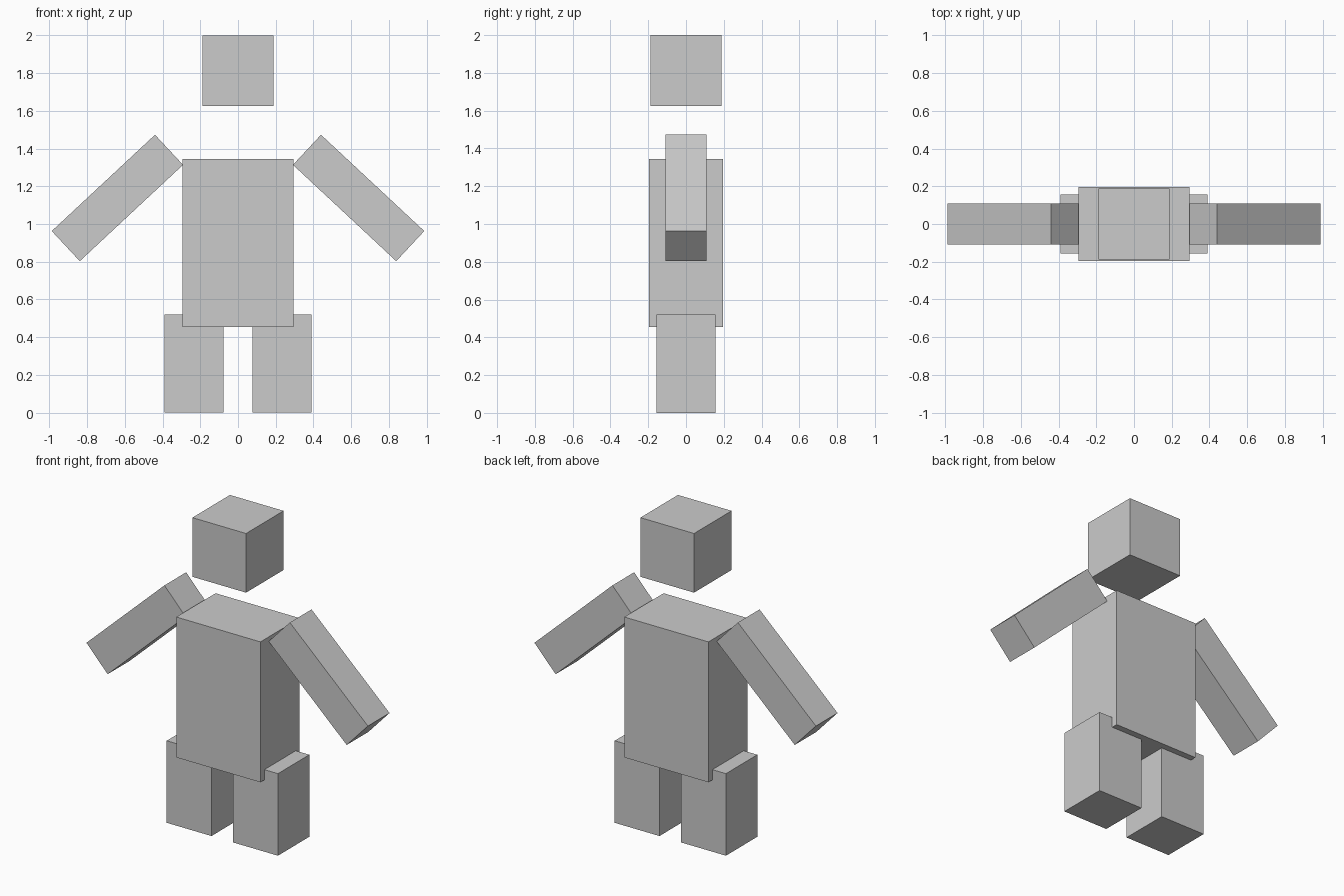
import bpy
import math

if "Cube" in bpy.data.objects:
    bpy.data.objects.remove(bpy.data.objects["Cube"])

# Single plain grey for every block
grey = bpy.data.materials.new("light_grey")
grey.diffuse_color = (0.6, 0.6, 0.6, 1.0)
grey.use_nodes = True
grey.node_tree.nodes["Principled BSDF"].inputs["Base Color"].default_value = grey.diffuse_color


def block(name, centre, size, tilt=0.0):
    """Box of the given size, tilted about the y axis."""
    bpy.ops.mesh.primitive_cube_add(size=1, location=centre)
    ob = bpy.context.object
    ob.name = name
    ob.scale = size
    bpy.ops.object.transform_apply(location=False, rotation=False, scale=True)
    ob.rotation_euler = (0, tilt, 0)
    ob.data.materials.append(grey)
    return ob


# Floating head and torso
block("head", (0, 0, 1.8125), (0.376, 0.376, 0.375))
block("torso", (0, 0, 0.9), (0.59, 0.394, 0.89))

# Mirrored limbs: arms slope down and outwards, legs overlap the torso
for side, s in (("left", -1), ("right", 1)):
    block(side + "_arm", (s * 0.639, 0, 1.138), (0.748, 0.217, 0.218),
          s * math.radians(43))
    block(side + "_leg", (s * 0.233, 0, 0.26), (0.314, 0.314, 0.52))
